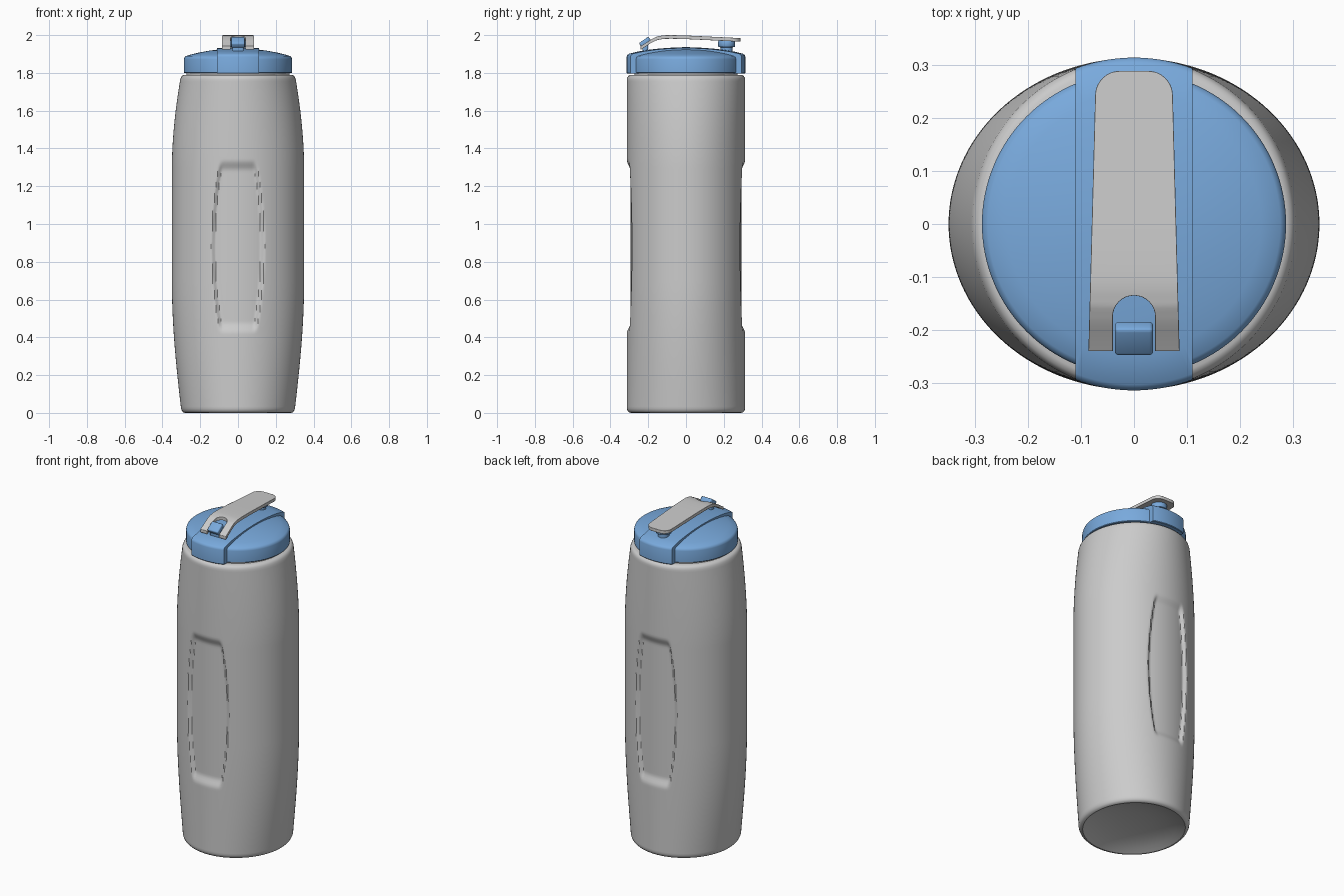
import bpy, bmesh, math
from mathutils import Vector

if "Cube" in bpy.data.objects:
    bpy.data.objects.remove(bpy.data.objects["Cube"])

blue = bpy.data.materials.new("lid_blue")
blue.diffuse_color = (0.19, 0.40, 0.72, 1)
blue.use_nodes = True
blue.node_tree.nodes["Principled BSDF"].inputs["Base Color"].default_value = blue.diffuse_color


def finish(bm, name, mat=None, angle=35):
    bmesh.ops.recalc_face_normals(bm, faces=bm.faces[:])
    me = bpy.data.meshes.new(name)
    bm.to_mesh(me)
    bm.free()
    ob = bpy.data.objects.new(name, me)
    bpy.context.collection.objects.link(ob)
    if mat:
        me.materials.append(mat)
    bpy.ops.object.select_all(action='DESELECT')
    ob.select_set(True)
    bpy.context.view_layer.objects.active = ob
    bpy.ops.object.shade_smooth_by_angle(angle=math.radians(angle))
    return ob


def loft(rings, segs, cx=0, cy=0, shape=None):
    """Stack of capped elliptical rings (rx, ry, z)."""
    bm = bmesh.new()
    loops = []
    for rx, ry, z in rings:
        loop = []
        for i in range(segs):
            a = 2 * math.pi * i / segs
            p = Vector((cx + rx * math.cos(a), cy + ry * math.sin(a), z))
            loop.append(bm.verts.new(shape(p) if shape else p))
        loops.append(loop)
    for lo, hi in zip(loops, loops[1:]):
        for i in range(segs):
            j = (i + 1) % segs
            bm.faces.new((lo[i], lo[j], hi[j], hi[i]))
    bm.faces.new(loops[0][::-1])
    bm.faces.new(loops[-1])
    return bm


def lathe(profile, segs, cx=0, cy=0):
    return loft([(r, r, z) for r, z in profile], segs, cx, cy)


def smooth(t):
    t = max(0, min(1, t))
    return t * t * (3 - 2 * t)


# Bottle body: barrel-shaped from the front, straight from the side
def half_width(z):
    if z < 0.7:
        return 0.299 + 0.051 * math.sin(math.pi / 2 * z / 0.7)
    return 0.35 - 0.047 * (max(0, z - 1.3) / 0.48) ** 1.8


def grip(p):
    """Press the long finger recess into front and back."""
    dz = abs(p.z - 0.88)
    if 0.1 < p.z < 1.6:
        side = 0.142 - 0.042 * (dz / 0.45) ** 2 - abs(p.x)
        depth = 0.02 * smooth(side / 0.024) * smooth((0.46 - dz) / 0.06)
        p.y -= math.copysign(depth, p.y)
    return p


rings = [(0.02, 0.02, 0.05), (0.1, 0.1, 0.047), (0.18, 0.18, 0.035),
         (0.24, 0.245, 0.018), (0.27, 0.28, 0.004), (0.28, 0.29, 0),
         (0.29, 0.302, 0.003), (0.297, 0.309, 0.011)]
for k in range(151):
    z = 0.022 + k * (1.765 - 0.022) / 150
    rings.append((half_width(z), 0.313, z))
rings += [(0.302, 0.311, 1.775), (0.297, 0.305, 1.784), (0.288, 0.295, 1.789),
          (0.272, 0.272, 1.79), (0.272, 0.272, 1.81)]
finish(loft(rings, 240, shape=grip), "bottle_body")

# Lid: low dome
finish(lathe([(0.27, 1.8), (0.284, 1.8), (0.287, 1.803), (0.287, 1.872), (0.284, 1.882),
              (0.276, 1.889), (0.24, 1.9), (0.2, 1.909), (0.15, 1.918),
              (0.1, 1.924), (0.05, 1.928), (0.01, 1.929)], 128), "lid_dome", blue)

# Raised band crossing the lid from front to back
bm = lathe([(0.27, 1.797), (0.311, 1.797), (0.314, 1.8), (0.314, 1.885), (0.311, 1.894),
            (0.303, 1.901), (0.25, 1.914), (0.2, 1.922), (0.15, 1.928),
            (0.1, 1.932), (0.05, 1.935), (0.01, 1.936)], 160)
for s in (-1, 1):
    cut = bmesh.ops.bisect_plane(bm, geom=bm.verts[:] + bm.edges[:] + bm.faces[:],
                                 plane_co=(0.11 * s, 0, 0), plane_no=(s, 0, 0),
                                 clear_outer=True)
    edges = [e for e in cut["geom_cut"] if isinstance(e, bmesh.types.BMEdge)]
    bmesh.ops.edgeloop_fill(bm, edges=edges)
finish(bm, "lid_band", blue)

# Carry strap: tapered, rounded at the back, arched slot at the front
HEIGHT = [(-0.24, 1.942), (-0.215, 1.957), (-0.185, 1.977), (-0.155, 1.992),
          (-0.12, 1.999), (-0.08, 2.0), (0.0, 1.998), (0.29, 1.984)]


def strap_z(y):
    for (y0, z0), (y1, z1) in zip(HEIGHT, HEIGHT[1:]):
        if y <= y1 + 1e-6:
            return z0 + (z1 - z0) * (y - y0) / (y1 - y0)
    return HEIGHT[-1][1]


arcs = [math.pi / 2 * k / 8 for k in range(9)]
stations = [-0.24, -0.22, -0.2, -0.185] + [-0.175 + 0.04 * math.sin(a) for a in arcs]
stations += [-0.12, -0.1, -0.08, -0.04, 0, 0.06, 0.12, 0.18]
stations += [0.244 + 0.045 * math.sin(a) for a in arcs]
bm = bmesh.new()
rows = []
for y in stations:
    w = 0.086 - 0.014 * (y + 0.24) / 0.53
    if y > 0.244:
        w -= 0.045 - math.sqrt(max(0, 0.045 ** 2 - (y - 0.244) ** 2))
    slot = math.sqrt(max(0, 0.04 ** 2 - max(0, y + 0.175) ** 2))
    rows.append([bm.verts.new((x, y, strap_z(y))) for x in (-w, -slot, slot, w)])
for a, b in zip(rows, rows[1:]):
    for i in (0, 2):
        bm.faces.new((a[i], a[i + 1], b[i + 1], b[i]))
bmesh.ops.remove_doubles(bm, verts=bm.verts[:], dist=1e-5)
# Thicken downwards
flat = bm.faces[:]
low = bmesh.ops.extrude_face_region(bm, geom=flat, use_keep_orig=True)["geom"]
bmesh.ops.translate(bm, vec=(0, 0, -0.019),
                    verts=[v for v in low if isinstance(v, bmesh.types.BMVert)])
strap = finish(bm, "carry_strap")
bev = strap.modifiers.new("soft_edge", 'BEVEL')
bev.width, bev.segments, bev.angle_limit = 0.003, 2, math.radians(50)


# Blue blocks of the strap hinge
def block(name, size, loc, tilt=0):
    bm = bmesh.new()
    bmesh.ops.create_cube(bm, size=1)
    bmesh.ops.scale(bm, vec=size, verts=bm.verts[:])
    bmesh.ops.bevel(bm, geom=bm.edges[:], offset=0.007, segments=3,
                    profile=0.5, affect='EDGES')
    ob = finish(bm, name, blue)
    ob.location, ob.rotation_euler.x = loc, tilt


block("hinge_block", (0.072, 0.062, 0.03), (0, -0.216, 1.962), math.radians(35))
block("hinge_post", (0.06, 0.03, 0.06), (0, -0.215, 1.935))

# Drinking spout under the strap end
finish(lathe([(0.032, 1.915), (0.032, 1.935), (0.043, 1.938), (0.045, 1.941),
              (0.045, 1.966), (0.042, 1.972)], 48, cy=0.215), "spout_cap", blue)
